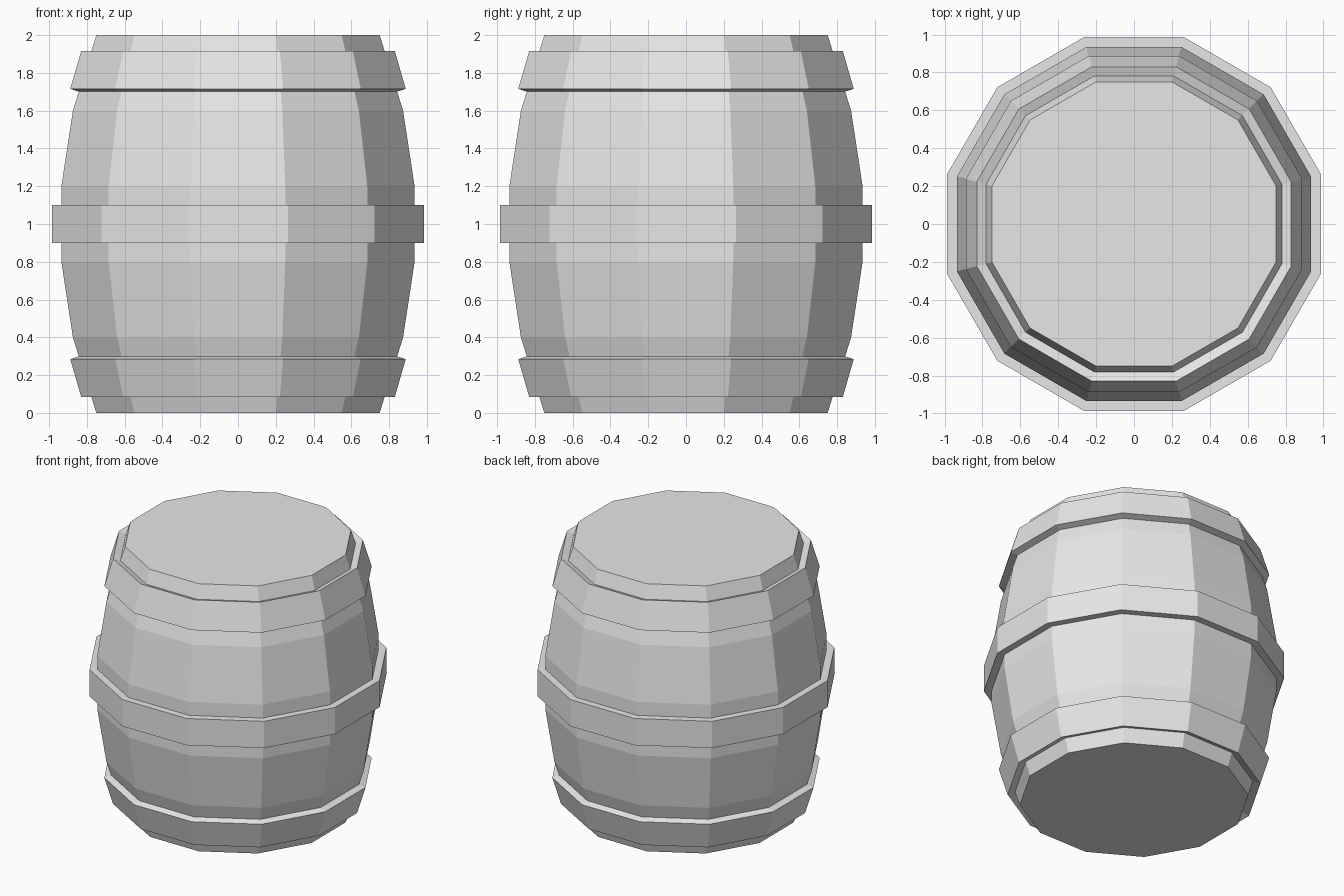
import bpy
import bmesh
from math import cos, pi
from mathutils import Matrix, Vector

SIDES = 12

cube = bpy.data.objects.get("Cube")
if cube:
    bpy.data.objects.remove(cube, do_unlink=True)

grey = bpy.data.materials.new("plain grey")
grey.use_nodes = True
colour = (0.8, 0.8, 0.8, 1)
grey.diffuse_color = colour
grey.node_tree.nodes["Principled BSDF"].inputs["Base Color"].default_value = colour


def lathe(name, profile, ring):
    """Turn (flat-to-centre distance, height) points into a 12-sided solid."""
    bm = bmesh.new()
    loops = []
    for i in range(SIDES):
        turn = Matrix.Rotation(2 * pi * (i + 0.5) / SIDES, 3, "Z")
        loops.append([bm.verts.new(turn @ Vector((r / cos(pi / SIDES), 0, z)))
                      for r, z in profile])
    count = len(profile)
    for i in range(SIDES):
        a, b = loops[i], loops[(i + 1) % SIDES]
        for j in range(count if ring else count - 1):
            k = (j + 1) % count
            bm.faces.new((a[j], b[j], b[k], a[k]))
    if not ring:
        # Close the two ends with flat lids
        for j in (0, count - 1):
            bm.faces.new([loop[j] for loop in loops])
    bmesh.ops.recalc_face_normals(bm, faces=bm.faces)
    mesh = bpy.data.meshes.new(name)
    bm.to_mesh(mesh)
    bm.free()
    mesh.materials.append(grey)
    obj = bpy.data.objects.new(name, mesh)
    bpy.context.collection.objects.link(obj)
    return obj


# Bulging barrel body
half = [(0.75, 0), (0.874, 0.4), (0.935, 0.8)]
lathe("barrel_body", half + [(r, 2 - z) for r, z in reversed(half)], False)

# Straight hoop around the middle
lathe("middle_hoop", [(0.92, 0.9), (0.986, 0.9), (0.986, 1.1), (0.92, 1.1)], True)

# Slanted hoops near both ends, mirrored about mid-height
slanted = [(0.77, 1.894), (0.83, 1.916), (0.888, 1.716), (0.836, 1.698)]
lathe("upper_hoop", slanted, True)
lathe("lower_hoop", [(r, 2 - z) for r, z in slanted], True)
